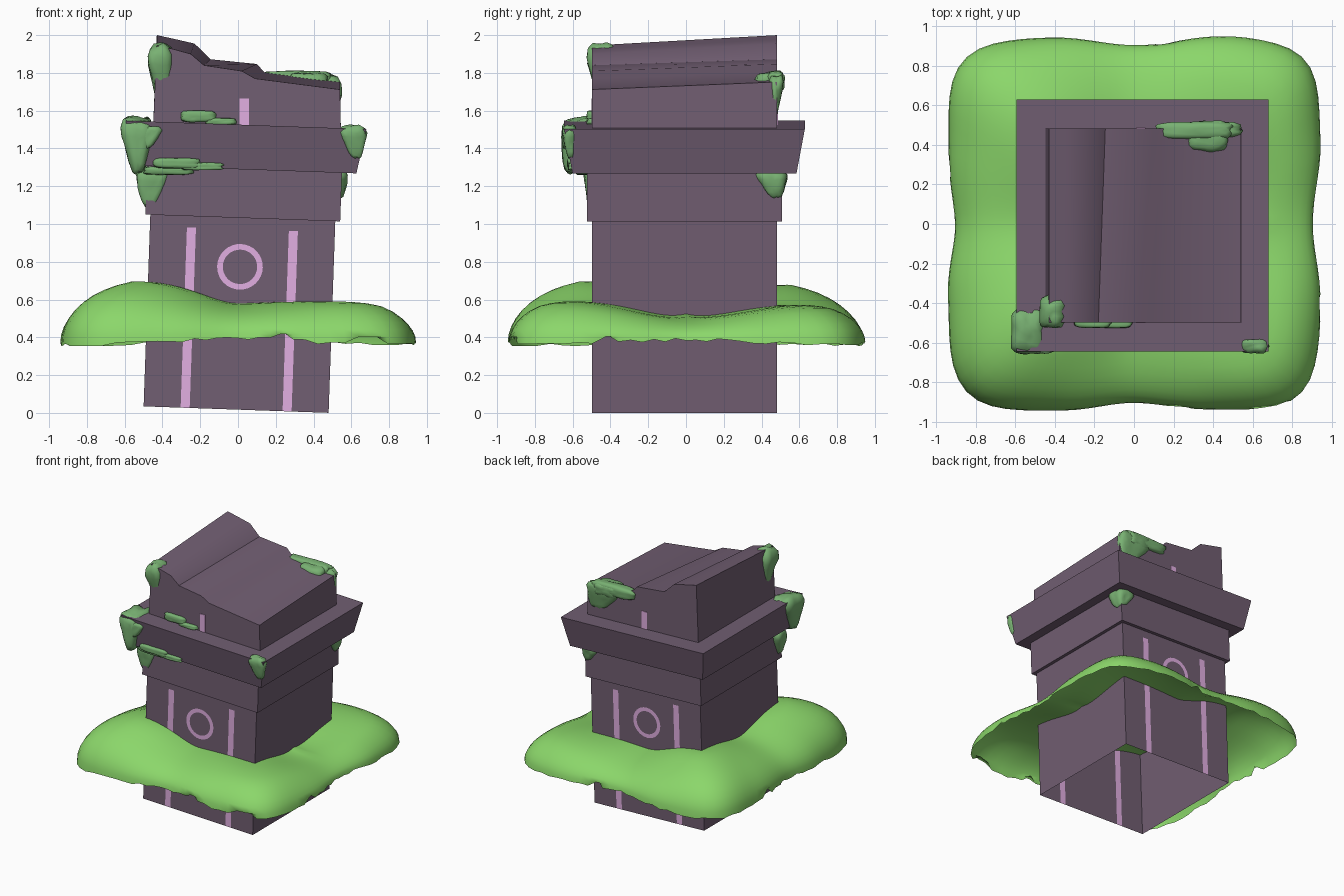
import bpy, bmesh, math, random
from mathutils import Matrix, Vector, noise

if "Cube" in bpy.data.objects:
    bpy.data.objects.remove(bpy.data.objects["Cube"])

random.seed(4)


def material(name, rgb):
    m = bpy.data.materials.new(name)
    m.diffuse_color = (*rgb, 1)
    m.use_nodes = True
    m.node_tree.nodes["Principled BSDF"].inputs["Base Color"].default_value = m.diffuse_color
    return m


STONE = material("purple stone", (0.165, 0.112, 0.168))
PINK = material("pink marking", (0.76, 0.43, 0.76))
GRASS = material("bright moss", (0.26, 0.68, 0.145))
MOSS = material("muted moss", (0.19, 0.44, 0.17))

# the whole pillar leans slightly to the right
LEAN = Matrix.Translation((-0.01, -0.008, 0.0175)) @ Matrix.Rotation(math.radians(2), 4, 'Y')


def finish(name, bm, mats, matrix=Matrix(), smooth=False):
    mesh = bpy.data.meshes.new(name)
    bm.to_mesh(mesh)
    bm.free()
    for m in mats:
        mesh.materials.append(m)
    ob = bpy.data.objects.new(name, mesh)
    bpy.context.collection.objects.link(ob)
    ob.matrix_world = matrix
    for p in mesh.polygons:
        p.use_smooth = smooth
    return ob


def block(half_low, half_high, z0, z1):
    """Square block, optionally flared towards the top."""
    bm = bmesh.new()
    bmesh.ops.create_cube(bm, size=2)
    for v in bm.verts:
        top = v.co.z > 0
        h = half_high if top else half_low
        v.co = (v.co.x * h, v.co.y * h, z1 if top else z0)
    return bm


# shaft: open underneath, with painted stripes cut into front and back
bm = block(0.49, 0.49, 0, 1.02)
bmesh.ops.delete(bm, geom=[f for f in bm.faces if f.normal.z < -0.5], context='FACES')
cuts = [((s * 0.27 + d, 0, 0), (1, 0, 0)) for s in (-1, 1) for d in (-0.024, 0.024)]
for co, no in cuts + [((0, 0, 0.955), (0, 0, 1))]:
    bmesh.ops.bisect_plane(bm, geom=bm.verts[:] + bm.edges[:] + bm.faces[:],
                           plane_co=co, plane_no=no)
bm.normal_update()
for f in bm.faces:
    c = f.calc_center_median()
    if abs(f.normal.y) > 0.5 and abs(abs(c.x) - 0.27) < 0.02 and c.z < 0.95:
        f.material_index = 1
finish("shaft", bm, [STONE, PINK], LEAN)

# collar and flared ledge
finish("collar", block(0.516, 0.516, 1.015, 1.28), [STONE], LEAN)
finish("flared_ledge", block(0.593, 0.637, 1.272, 1.508), [STONE], LEAN)

# broken top block: uneven profile lofted from front to back
front = [(-0.43, 1.945), (-0.34, 1.925), (-0.25, 1.90), (-0.18, 1.84), (0.02, 1.81),
         (0.09, 1.77), (0.54, 1.712), (0.545, 1.48), (-0.45, 1.50)]
back = [(-0.43, 2.0), (-0.33, 1.978), (-0.23, 1.955), (-0.145, 1.872), (0.10, 1.847),
        (0.14, 1.803), (0.54, 1.752), (0.545, 1.48), (-0.45, 1.50)]
bm = bmesh.new()
fv = [bm.verts.new((x, -0.497, z)) for x, z in front]
bv = [bm.verts.new((x, 0.483, z)) for x, z in back]
bm.faces.new(fv)
bm.faces.new(bv[::-1])
for i in range(len(fv)):
    j = (i + 1) % len(fv)
    bm.faces.new((fv[i], bv[i], bv[j], fv[j]))
bmesh.ops.recalc_face_normals(bm, faces=bm.faces)
finish("broken_top", bm, [STONE], smooth=True).data.set_sharp_from_angle(angle=math.radians(32))

# ring and short stripe markings on front and back
for side, label in ((-1, "front"), (1, "back")):
    bm = bmesh.new()
    n = 32
    rings = [[bm.verts.new((-0.006 + r * math.cos(a), side * 0.494, 0.756 + r * math.sin(a)))
              for a in (2 * math.pi * i / n for i in range(n))] for r in (0.091, 0.121)]
    for i in range(n):
        j = (i + 1) % n
        quad = [rings[0][i], rings[1][i], rings[1][j], rings[0][j]]
        bm.faces.new(quad if side < 0 else quad[::-1])
    finish(label + "_ring", bm, [PINK], LEAN)
    bm = bmesh.new()
    y = -0.497 if side < 0 else 0.483
    bmesh.ops.create_cube(bm, size=1, matrix=Matrix.Translation((0.033, y, 1.59))
                          @ Matrix.Diagonal((0.048, 0.008, 0.15, 1)))
    finish(label + "_short_stripe", bm, [PINK])

# large moss skirt: lumpy rounded-square sheet draped round the shaft
# heights every 45 degrees, starting at +x and turning towards +y
CREST = [0.525, 0.63, 0.57, 0.705, 0.625, 0.725, 0.59, 0.65]
HEM = [0.39, 0.36, 0.39, 0.36, 0.38, 0.36, 0.395, 0.36]


def around(table, a):
    t = (a / (2 * math.pi) * 8) % 8
    i = int(t)
    k = t - i
    k = k * k * (3 - 2 * k)
    return table[i] * (1 - k) + table[(i + 1) % 8] * k


bm = bmesh.new()
SEG, RINGS = 104, 16
rows = []
for r in range(1, RINGS + 1):
    d = math.sin(math.pi / 2 * r / RINGS)
    row = []
    for i in range(SEG):
        a = 2 * math.pi * i / SEG
        c, s = math.cos(a), math.sin(a)
        R = 0.942 / (abs(c) ** 6.5 + abs(s) ** 6.5) ** (1 / 6.5)
        # sides pinch in slightly between the corner lobes
        R *= 1 - 0.04 * max(0, math.cos(4 * a)) ** 2
        R *= 1 + 0.015 * noise.noise(Vector((c * 3, s * 3, 3)))
        crest, hem = around(CREST, a), around(HEM, a)
        crest = 0.57 + (crest - 0.57) * min(1, d * 1.6)
        # right-hand corners sag where they meet the shaft
        sag = 0.065 * max(0, c) * abs(2 * c * s) * min(1, max(0, (0.85 - d) / 0.25))
        z = hem + (crest - hem) * math.sqrt(max(0, 1 - d ** 4.2)) - sag
        if r == RINGS:  # ragged hem
            z = max(0.355, z + random.uniform(-0.012, 0.008))
            if random.random() < 0.05:
                z += 0.05
                R *= 0.98
        row.append(bm.verts.new((c * d * R, s * d * R, z)))
    rows.append(row)
mid = bm.verts.new((0, 0, 0.57))
for i in range(SEG):
    j = (i + 1) % SEG
    bm.faces.new((mid, rows[0][i], rows[0][j]))
    for p, q in zip(rows, rows[1:]):
        bm.faces.new((p[i], q[i], q[j], p[j]))
finish("moss_skirt", bm, [GRASS], smooth=True)


def clump(name, x, y, z, taper=(0, 0), rough=0.14):
    """Lumpy moss filling the ranges x, y, z; taper pulls its foot towards a side."""
    lo, hi = Vector((x[0], y[0], z[0])), Vector((x[1], y[1], z[1]))
    centre, half = (lo + hi) / 2, (hi - lo) / 2
    bm = bmesh.new()
    bmesh.ops.create_icosphere(bm, subdivisions=3, radius=1)
    for v in bm.verts:
        p = v.co / sum(abs(k) ** 5 for k in v.co) ** 0.2
        p *= 1 + rough * noise.noise(p * 1.7 + centre * 9)
        drop = max(0, 0.5 - p.z) / 1.5
        for k in (0, 1):
            if taper[k]:
                p[k] = taper[k] + (p[k] - taper[k]) * (1 - 0.6 * drop)
        v.co = centre + Vector(p[k] * half[k] for k in range(3))
    finish(name, bm, [MOSS], smooth=True)


# small clumps clinging to corners and edges
clump("ledge_corner_moss", (-0.62, -0.45), (-0.66, -0.42), (1.27, 1.565), (0.1, -0.8))
clump("ledge_corner_flap_moss", (-0.52, -0.40), (-0.655, -0.60), (1.40, 1.52), (-0.8, 0))
clump("collar_corner_moss", (-0.54, -0.37), (-0.54, -0.42), (1.09, 1.30), (-0.3, -0.5))
clump("top_corner_moss", (-0.48, -0.34), (-0.525, -0.36), (1.64, 1.95), (0.2, 0.3))
clump("top_back_moss", (0.12, 0.49), (0.43, 0.515), (1.72, 1.81))
clump("top_back_wide_moss", (0.27, 0.47), (0.37, 0.52), (1.70, 1.80))
clump("top_back_hanging_moss", (0.25, 0.55), (0.44, 0.515), (1.57, 1.785), (0.7, -0.5))
clump("ledge_right_moss", (0.54, 0.68), (-0.655, -0.58), (1.35, 1.52), (0.4, 0.2))
clump("ledge_front_moss", (-0.45, -0.20), (-0.63, -0.57), (1.295, 1.35))
clump("ledge_front_tail_moss", (-0.30, -0.08), (-0.625, -0.57), (1.285, 1.325))
clump("under_ledge_moss", (-0.50, -0.24), (-0.585, -0.50), (1.26, 1.305))
clump("top_front_moss", (-0.30, -0.12), (-0.525, -0.47), (1.54, 1.60))
clump("top_front_tail_moss", (-0.17, -0.01), (-0.525, -0.47), (1.525, 1.56))
clump("collar_back_moss", (0.43, 0.58), (0.37, 0.535), (1.14, 1.285), (0.6, 0.5))
